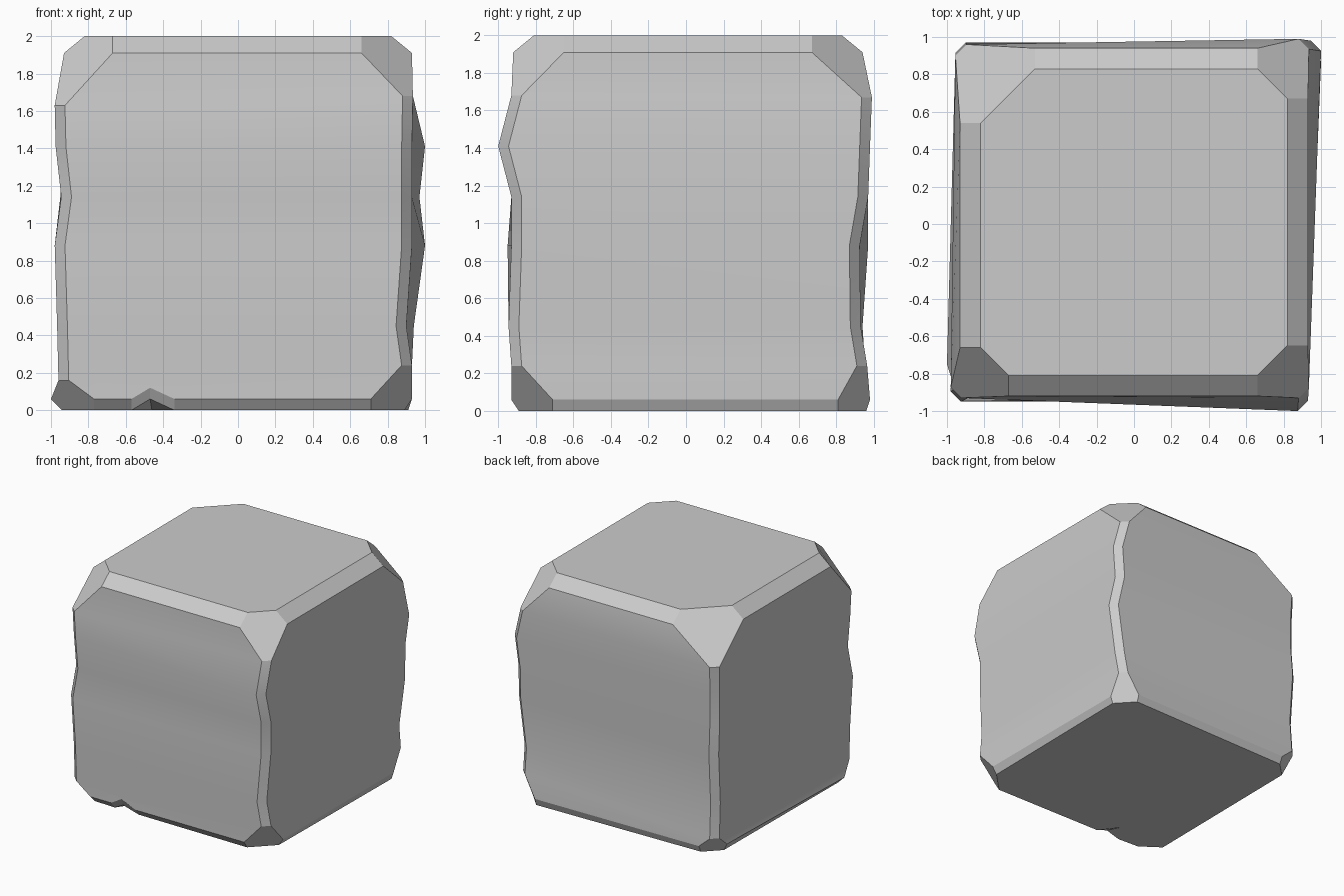
import bpy, bmesh

if "Cube" in bpy.data.objects:
    bpy.data.objects.remove(bpy.data.objects["Cube"])

Z = [1.67, 1.41, 1.14, 0.88, 0.45, 0.24]      # wear levels along upright edges
CH = 0.055                                    # upright chamfer width

# Each corner: side signs, worn edge x and y per level, level ends,
# top and bottom corner-cut sizes, bottom corner position and inset
CORNERS = [
    dict(s=(-1, -1), x=[-.98, -.975, -.945, -.98, -.967, -.96],
         y=[-.93, -.92, -.93, -.95, -.93, -.93], ends=(1.63, .16),
         top=.26, bot=(.23, .18), foot=(-1.0, -.93), inset=.06),
    dict(s=(1, -1), x=[.935, .93, .93, .93, .90, .93],
         y=[-.93, -1.0, -.93, -.93, -.945, -.93], ends=(1.68, .24),
         top=.27, bot=(.22, .22), foot=(.93, -.93), inset=.04),
    dict(s=(1, 1), x=[.935, 1.0, .97, 1.0, .94, .93],
         y=[.99, .98, .97, .925, .93, .965], ends=(1.67, .24),
         top=.27, bot=(.16, .17), foot=(.93, .98), inset=.02),
    dict(s=(-1, 1), x=[-.955, -.95, -.95, -.955, -.95, -.955],
         y=[.96, .95, .95, .97, .94, .96], ends=(1.64, .15),
         top=.40, bot=(.16, .16), foot=(-.955, .96), inset=.03),
]

bm = bmesh.new()
group = bm.faces.layers.int.new("group")
next_group = [1]


def face(verts, g=None):
    if g is None:
        g = next_group[0]
        next_group[0] += 1
    f = bm.faces.new(verts)
    f[group] = g
    f.smooth = True
    return f


def corner_points(c):
    """Points of one corner on the y-facing side, x-facing side, top and bottom."""
    v = bm.verts.new
    sx, sy = c["s"]
    zs = [c["ends"][0]] + Z[1:-1] + [c["ends"][1]]
    tx, ty, t = .93 * sx, (.94 if sy > 0 else -.92), c["top"]
    fx, fy = c["foot"]
    bx, by = c["bot"]
    i = c["inset"]
    col = list(zip(c["x"], c["y"], zs))
    return dict(
        y=[v((tx - sx * t, ty, 1.91))] + [v((x - sx * CH, y, z)) for x, y, z in col]
          + [v((fx - sx * bx, fy, .06))],
        x=[v((tx, ty - sy * t, 1.91))] + [v((x, y - sy * CH, z)) for x, y, z in col]
          + [v((fx, fy - sy * by, .06))],
        ty=v((tx - sx * t, ty - sy * .11, 2)), tx=v((tx - sx * .11, ty - sy * t, 2)),
        by=v((fx - sx * bx, fy - sy * i, 0)), bx=v((fx - sx * i, fy - sy * by, 0)))


P = [corner_points(c) for c in CORNERS]

# Upright chamfers and the cut corners
for p in P:
    a, b = p["y"], p["x"]
    g = next_group[0]
    next_group[0] += 1
    for k in range(1, len(a) - 2):
        face([a[k], b[k], b[k + 1], a[k + 1]], g)
    face([a[0], a[1], b[1], b[0], p["tx"], p["ty"]])
    face([a[-2], a[-1], p["by"], p["bx"], b[-1], b[-2]])

# Chip in the lower front edge
up = [bm.verts.new(q) for q in ((-.57, -.93, .06), (-.47, -.93, .12), (-.34, -.93, .06))]
low = [bm.verts.new(q) for q in ((-.57, -.88, 0), (-.47, -.91, .06), (-.34, -.88, 0))]
deep = bm.verts.new((-.46, -.72, 0))

# Four sides with their top and bottom bevels
for i in range(4):
    k = "y" if i % 2 == 0 else "x"
    p, q = P[i], P[(i + 1) % 4]
    a, b = p[k], q[k]
    g = next_group[0]
    next_group[0] += 1
    chip = up if i == 0 else []
    for r in range(len(a) - 1):
        last = r == len(a) - 2
        face([a[r], a[r + 1]] + (chip if last else []) + [b[r + 1], b[r]], g)
    face([a[0], b[0], q["t" + k], p["t" + k]])
    hi, lo = [a[-1]] + chip + [b[-1]], [p["b" + k]] + (low if chip else []) + [q["b" + k]]
    for n in range(len(hi) - 1):
        face([hi[n], hi[n + 1], lo[n + 1], lo[n]])

# Underside of the chip, then the top and bottom faces
face([low[0], low[1], deep])
face([low[1], low[2], deep])


def ring(t, extra=()):
    r = []
    for i, p in enumerate(P):
        r += [p[t + k] for k in ("xy" if i % 2 == 0 else "yx")]
        if i == 0:
            r += list(extra)
    return r


face(ring("t"))
face(ring("b", (low[0], deep, low[2])))

bmesh.ops.recalc_face_normals(bm, faces=bm.faces[:])
# Smooth within a side, crisp between parts
for e in bm.edges:
    e.smooth = len({f[group] for f in e.link_faces}) == 1

mesh = bpy.data.meshes.new("stone_block")
bm.to_mesh(mesh)
bm.free()
block = bpy.data.objects.new("stone_block", mesh)
bpy.context.collection.objects.link(block)
